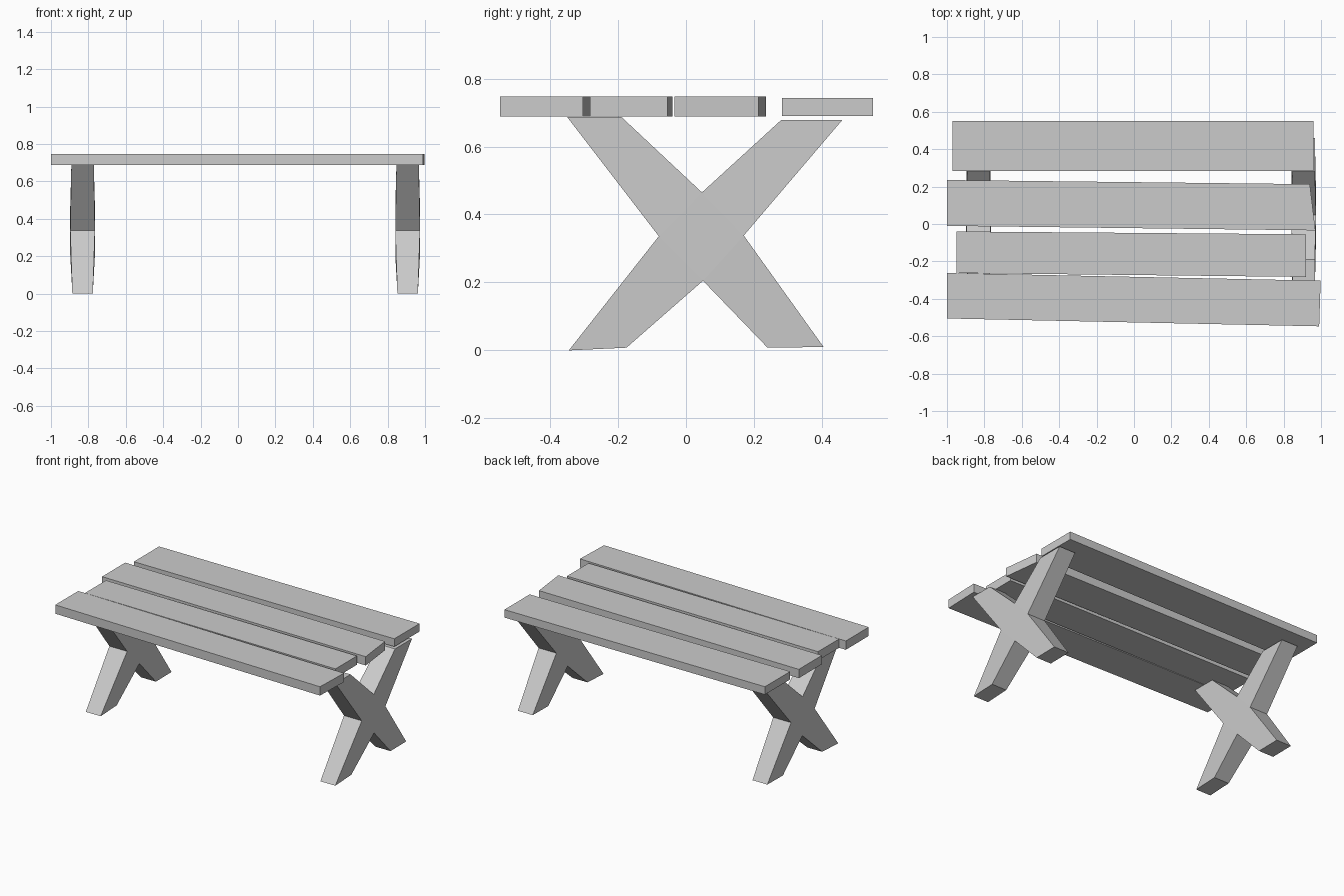
import bpy
import bmesh

cube = bpy.data.objects.get("Cube")
if cube:
    bpy.data.objects.remove(cube, do_unlink=True)

grey = bpy.data.materials.new("plain_grey")
grey.use_nodes = True
GREY = (0.6, 0.6, 0.6, 1)
grey.diffuse_color = GREY
grey.node_tree.nodes["Principled BSDF"].inputs["Base Color"].default_value = GREY


def finish(name, bm):
    bmesh.ops.recalc_face_normals(bm, faces=bm.faces[:])
    mesh = bpy.data.meshes.new(name)
    bm.to_mesh(mesh)
    bm.free()
    mesh.materials.append(grey)
    obj = bpy.data.objects.new(name, mesh)
    bpy.context.collection.objects.link(obj)


def plank(name, outline, top=0.747, bottom=0.688):
    bm = bmesh.new()
    face = bm.faces.new([bm.verts.new((x, y, bottom)) for x, y in outline])
    solid = bmesh.ops.extrude_face_region(bm, geom=[face])
    for v in solid["geom"]:
        if isinstance(v, bmesh.types.BMVert):
            v.co.z = top
    finish(name, bm)


# Crossed leg outline in y, z; every third point is an inner corner
CROSS = [(-0.345, 0), (-0.175, 0.008), (0.05, 0.205),
         (0.24, 0.008), (0.405, 0.01), (0.17, 0.338),
         (0.46, 0.678), (0.28, 0.678), (0.047, 0.465),
         (-0.19, 0.687), (-0.35, 0.687), (-0.08, 0.336)]


def crossed_leg(name, centre):
    bm = bmesh.new()
    n = len(CROSS)
    sides = []
    for side in (-1, 1):
        ring = []
        for i, (y, z) in enumerate(CROSS):
            # The cross is thickest in the middle and tapers to the ends
            half = 0.066 if i % 3 == 2 else 0.055 if z < 0.1 else 0.06
            ring.append(bm.verts.new((centre + side * half, y, z)))
        bm.faces.new(ring[2::3])
        for i in range(0, n, 3):
            bm.faces.new((ring[i - 1], ring[i], ring[i + 1], ring[i + 2]))
        sides.append(ring)
    a, b = sides
    for i in range(n):
        j = (i + 1) % n
        bm.faces.new((a[i], a[j], b[j], b[i]))
    finish(name, bm)


# Table top: four slightly crooked planks
plank("back_plank", [(-0.97, 0.283), (0.96, 0.283), (0.96, 0.55), (-0.97, 0.55)],
      top=0.743, bottom=0.69)
plank("middle_back_plank", [(-1, -0.01), (0.97, -0.034), (0.94, 0.213), (-1, 0.235)])
plank("middle_front_plank", [(-0.95, -0.262), (0.92, -0.283), (0.92, -0.055), (-0.95, -0.04)])
plank("front_plank", [(-1, -0.505), (0.99, -0.547), (0.998, -0.303), (-1, -0.262)])

# Crossed legs at each end
crossed_leg("right_crossed_leg", -0.831)
crossed_leg("left_crossed_leg", 0.907)
